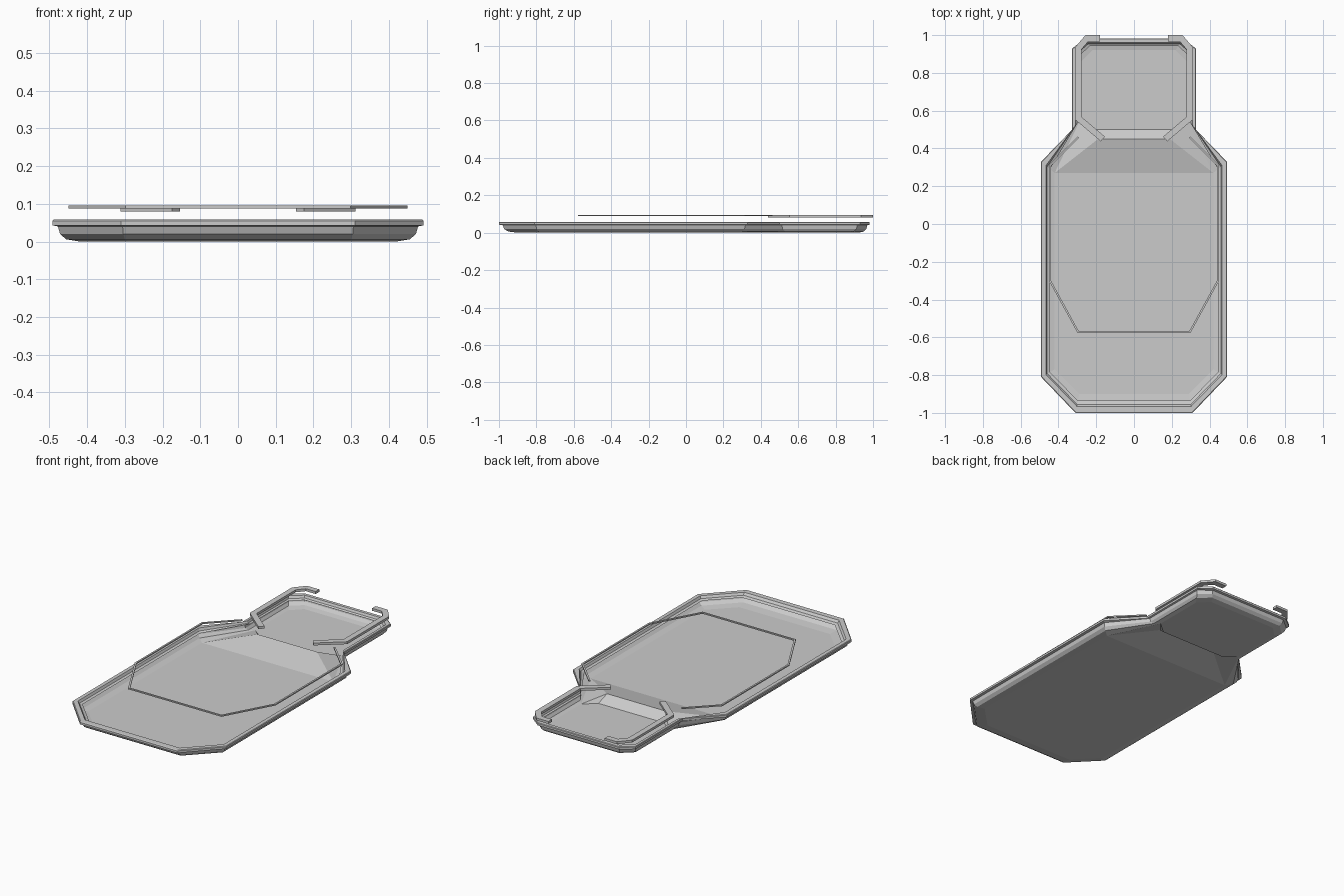
import bpy, bmesh
from mathutils import Vector

if "Cube" in bpy.data.objects:
    bpy.data.objects.remove(bpy.data.objects["Cube"])

# Right-half outlines, front to back: outer lip and floor edge
OUTER = [(.31, -1), (.492, -.81), (.492, .33), (.327, .50), (.327, .93), (.26, .982)]
FLOOR = [(.29, -.90), (.42, -.77), (.42, .27), (.28, .56), (.28, .86), (.22, .92)]


def finish(bm, name):
    bmesh.ops.remove_doubles(bm, verts=bm.verts, dist=1e-5)
    bmesh.ops.recalc_face_normals(bm, faces=bm.faces)
    me = bpy.data.meshes.new(name)
    bm.to_mesh(me)
    bm.free()
    ob = bpy.data.objects.new(name, me)
    bpy.context.collection.objects.link(ob)
    return ob


def ring(t, z):
    """Full loop between the floor edge (t=0) and the outer lip (t=1)."""
    half = [(f[0] + (o[0] - f[0]) * t, f[1] + (o[1] - f[1]) * t, z)
            for f, o in zip(FLOOR, OUTER)]
    return half + [(-x, y, z) for x, y, z in reversed(half)]


# Rim: wall up from the floor, stepped lip, then back down inside
bm = bmesh.new()
section = [(0, 0), (.5, .006), (.72, .02), (.8, .04), (1, .043), (1, .055),
           (.95, .058), (.65, .058), (.55, .045), (.35, .04)]
loops = [[bm.verts.new(p) for p in ring(t, z)] for t, z in section]
for a, b in zip(loops, loops[1:]):
    n = len(a)
    for i in range(n):
        j = (i + 1) % n
        bm.faces.new((a[i], a[j], b[j], b[i]))
finish(bm, "tray_rim")


def panel(name, faces):
    bm = bmesh.new()
    for pts in faces:
        bm.faces.new([bm.verts.new(p) for p in pts])
    return finish(bm, name)


def flip(p):
    return (-p[0], p[1], p[2])


def across(pts):
    """Polygon from a right-half edge and its mirror image."""
    return pts + [flip(p) for p in reversed(pts)]


# Flat floors and the sloped neck between the two basins
A, B, C, D, E, F = [(x, y, 0) for x, y in FLOOR]
N, M = (.19, .45, .042), (.21, .50, 0)
panel("body_floor", [across([A, B, C])])
panel("head_floor", [across([M, D, E, F])])
neck = [across([C, N]), across([N, M])]
for tri in ([C, D, N], [N, D, M]):
    neck += [tri, [flip(p) for p in tri]]
panel("neck_panel", neck)


def ribbon(name, path, width, z0, z1):
    """Flat mitred strip along an open path."""
    pts = [Vector(p) for p in path]
    bm = bmesh.new()
    rows = []
    for i, p in enumerate(pts):
        d0 = (p - pts[i - 1]).normalized() if i else (pts[1] - p).normalized()
        d1 = (pts[i + 1] - p).normalized() if i < len(pts) - 1 else d0
        n0, n1 = Vector((-d0.y, d0.x)), Vector((-d1.y, d1.x))
        m = (n0 + n1).normalized()
        m *= width / 2 / m.dot(n0)
        rows.append([bm.verts.new((q.x, q.y, z)) for q, z in
                     ((p + m, z0), (p - m, z0), (p - m, z1), (p + m, z1))])
    for a, b in zip(rows, rows[1:]):
        for i in range(4):
            j = (i + 1) % 4
            bm.faces.new((a[i], a[j], b[j], b[i]))
    bm.faces.new(rows[0])
    bm.faces.new(rows[-1])
    return finish(bm, name)


# Thin raised trim line around the body
trim = [(.295, -.573), (.445, -.30), (.445, .31), (.295, .46)]
ribbon("trim_line", [(-x, y) for x, y in reversed(trim)] + trim, .010, .088, .095)

# Hooked clips floating above each side of the head
clip = [(.165, .45), (.295, .56), (.295, .93), (.25, .983), (.18, .983)]
for s, side in ((1, "right"), (-1, "left")):
    ribbon("head_clip_" + side, [(x * s, y) for x, y in clip], .033, .080, .094)
